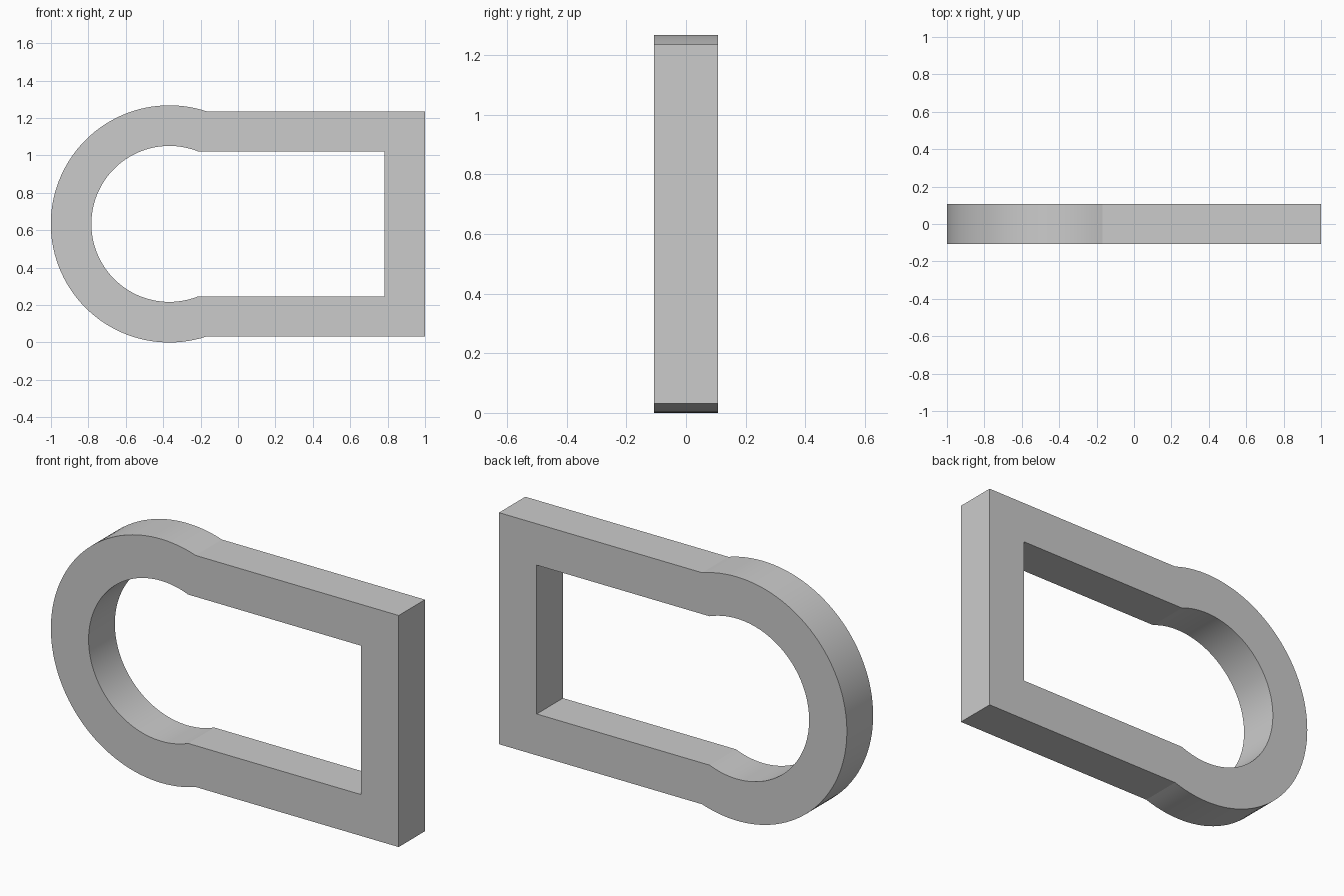
import bpy
import bmesh
import math

cube = bpy.data.objects.get("Cube")
if cube:
    bpy.data.objects.remove(cube, do_unlink=True)

CX, CZ = -0.367, 0.634      # centre of the rounded end
HALF_DEPTH = 0.108
SEGMENTS = 72


def outline(radius, half_height, end_x):
    """Round end running into two straight bars and a square end."""
    start = math.asin(half_height / radius)
    sweep = 2 * (math.pi - start)
    points = []
    for i in range(SEGMENTS + 1):
        a = start + sweep * i / SEGMENTS
        points.append((CX + radius * math.cos(a), CZ + radius * math.sin(a)))
    points += [(end_x, CZ - half_height), (end_x, CZ + half_height)]
    return points


# Link: outer and inner outlines on the front and back, joined into a ring
bm = bmesh.new()


def loop(points, y):
    return [bm.verts.new((x, y, z)) for x, z in points]


outer = outline(0.634, 0.602, 1.0)
inner = outline(0.417, 0.387, 0.783)
rings = [loop(outer, -HALF_DEPTH), loop(inner, -HALF_DEPTH),
         loop(inner, HALF_DEPTH), loop(outer, HALF_DEPTH)]
count = len(outer)
for r in range(4):
    a, b = rings[r], rings[(r + 1) % 4]
    for i in range(count):
        j = (i + 1) % count
        bm.faces.new((a[i], a[j], b[j], b[i]))
bmesh.ops.recalc_face_normals(bm, faces=bm.faces)

mesh = bpy.data.meshes.new("chain_link")
bm.to_mesh(mesh)
bm.free()
link = bpy.data.objects.new("chain_link", mesh)
bpy.context.collection.objects.link(link)

# Plain grey
grey = bpy.data.materials.new("light_grey")
grey.use_nodes = True
colour = (0.6, 0.6, 0.6, 1.0)
grey.diffuse_color = colour
grey.node_tree.nodes["Principled BSDF"].inputs["Base Color"].default_value = colour
mesh.materials.append(grey)

# Smooth curve, crisp corners
bpy.ops.object.select_all(action='DESELECT')
link.select_set(True)
bpy.context.view_layer.objects.active = link
bpy.ops.object.shade_smooth_by_angle(angle=math.radians(12))
